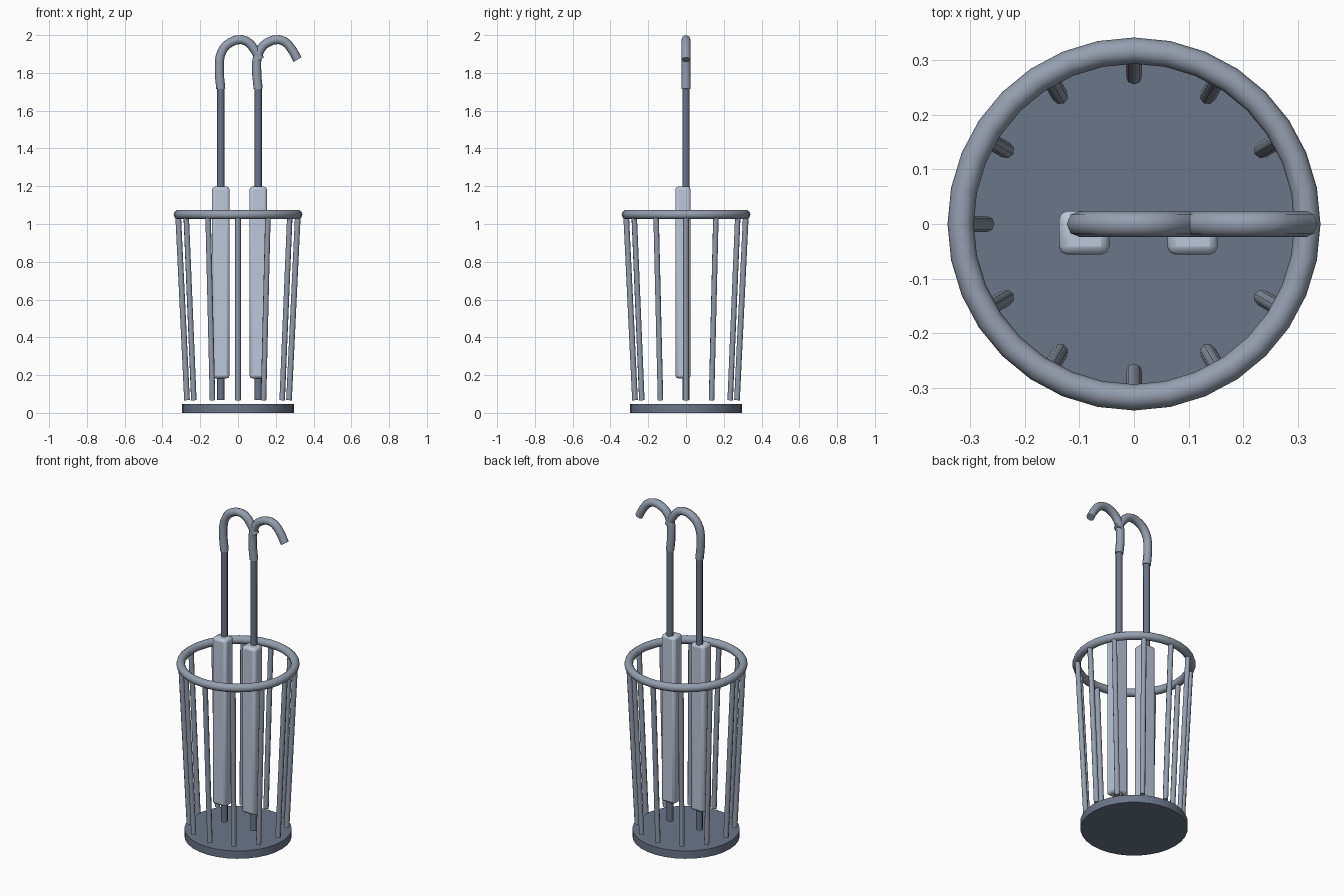
import bpy, math
from mathutils import Vector

if "Cube" in bpy.data.objects:
    bpy.data.objects.remove(bpy.data.objects["Cube"])


def material(name, rgb):
    mat = bpy.data.materials.new(name)
    mat.diffuse_color = (*rgb, 1)
    mat.use_nodes = True
    mat.node_tree.nodes["Principled BSDF"].inputs["Base Color"].default_value = mat.diffuse_color
    return mat


DARK = material("dark_slate", (0.145, 0.18, 0.25))
MID = material("mid_slate", (0.30, 0.345, 0.43))
LIGHT = material("light_slate", (0.50, 0.57, 0.70))


def finish(obj, name, mat, angle=50):
    obj.name = name
    obj.data.materials.clear()
    obj.data.materials.append(mat)
    bpy.ops.object.select_all(action='DESELECT')
    obj.select_set(True)
    bpy.context.view_layer.objects.active = obj
    bpy.ops.object.shade_smooth_by_angle(angle=math.radians(angle))


def rod(name, a, b, radius, mat, sides=8):
    a, b = Vector(a), Vector(b)
    d = b - a
    bpy.ops.mesh.primitive_cylinder_add(vertices=sides, radius=radius, depth=d.length,
                                        location=(a + b) / 2,
                                        rotation=d.to_track_quat('Z', 'Y').to_euler())
    finish(bpy.context.object, name, mat)


def tube(name, points, radius, mat):
    curve = bpy.data.curves.new(name, 'CURVE')
    curve.dimensions = '3D'
    curve.resolution_u = 2
    curve.bevel_depth = radius
    curve.bevel_resolution = 2
    curve.use_fill_caps = True
    spline = curve.splines.new('BEZIER')
    spline.bezier_points.add(len(points) - 1)
    for bp, p in zip(spline.bezier_points, points):
        bp.co = p
        bp.handle_left_type = bp.handle_right_type = 'AUTO'
    obj = bpy.data.objects.new(name, curve)
    bpy.context.collection.objects.link(obj)
    bpy.ops.object.select_all(action='DESELECT')
    obj.select_set(True)
    bpy.context.view_layer.objects.active = obj
    bpy.ops.object.convert(target='MESH')
    finish(bpy.context.object, name, mat)


# Stand base
rod("stand_base", (0, 0, 0), (0, 0, 0.047), 0.296, DARK, 32)

# Top rim
bpy.ops.mesh.primitive_torus_add(major_segments=32, minor_segments=10,
                                 major_radius=0.317, minor_radius=0.024,
                                 location=(0, 0, 1.05))
finish(bpy.context.object, "top_rim", MID)

# Twelve flared bars
for i in range(12):
    t = math.tau * i / 12
    c, s = math.cos(t), math.sin(t)
    rod(f"bar_{i + 1}", (0.27 * c, 0.27 * s, 0.067),
        (0.317 * c, 0.317 * s, 1.05), 0.015, MID)

# Two umbrellas: shaft, folded canopy block and hooked handle
HOOK = [(0, 1.715), (-0.008, 1.86), (0.012, 1.925), (0.05, 1.961),
        (0.11, 1.976), (0.158, 1.951), (0.208, 1.87)]
for side, x in (("left", -0.091), ("right", 0.107)):
    rod(side + "_umbrella_shaft", (x, 0, 0.067), (x, 0, 1.75), 0.019, DARK)

    bpy.ops.mesh.primitive_cube_add(size=1, location=(x, -0.016, 0.69))
    canopy = bpy.context.object
    canopy.scale = (0.092, 0.08, 1.015)
    bpy.ops.object.transform_apply(location=False, rotation=False, scale=True)
    bevel = canopy.modifiers.new("rounded_edges", 'BEVEL')
    bevel.width = 0.015
    bevel.segments = 2
    finish(canopy, side + "_umbrella_canopy", LIGHT, 30)

    tube(side + "_umbrella_handle", [(x + px, 0, pz) for px, pz in HOOK], 0.024, MID)
